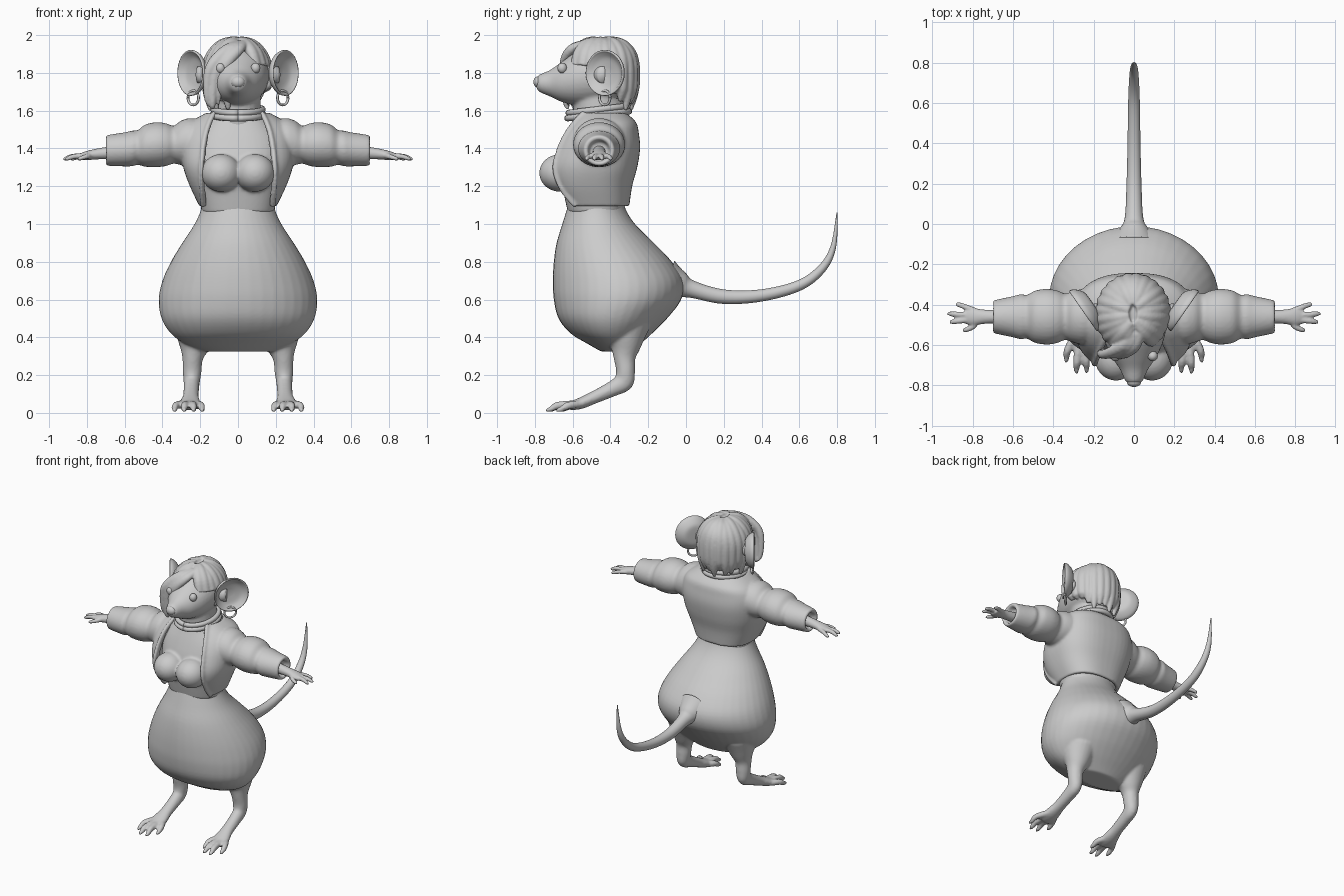
import bpy, bmesh, math
from mathutils import Vector, Matrix

if "Cube" in bpy.data.objects:
    bpy.data.objects.remove(bpy.data.objects["Cube"])

clay = bpy.data.materials.new("clay_grey")
clay.use_nodes = True
clay.diffuse_color = (0.6, 0.6, 0.6, 1)
clay.node_tree.nodes["Principled BSDF"].inputs["Base Color"].default_value = (0.6, 0.6, 0.6, 1)
X, Y, Z = Vector((1, 0, 0)), Vector((0, 1, 0)), Vector((0, 0, 1))


def smooth_rows(rows, steps):
    """Catmull-Rom interpolation of section rows."""
    rows = [list(r) for r in rows]
    out = []
    for i in range(len(rows) - 1):
        a, b, c, d = (rows[min(max(j, 0), len(rows) - 1)] for j in range(i - 1, i + 3))
        for s in range(steps):
            t = s / steps
            out.append([q + t / 2 * (r - p + t * (2*p - 5*q + 4*r - w + t * (3*q - p - 3*r + w)))
                        for p, q, r, w in zip(a, b, c, d)])
    return out + [rows[-1]]


def loft(bm, rows, ref=X, normal=None, n=24, power=1.0, steps=4):
    """Skin elliptical sections (x, y, z, radius_u, radius_v)."""
    rows = smooth_rows(rows, steps)
    cs = [Vector(r[:3]) for r in rows]
    rings = []
    for i, r in enumerate(rows):
        t = normal or (cs[min(i + 1, len(cs) - 1)] - cs[max(i - 1, 0)]).normalized()
        u = (ref - t * ref.dot(t)).normalized()
        v = t.cross(u)
        ring = []
        for j in range(n):
            a = math.tau * j / n
            ca, sa = (math.copysign(abs(f(a)) ** power, f(a)) for f in (math.cos, math.sin))
            ring.append(bm.verts.new(cs[i] + u * ca * max(r[3], .002) + v * sa * max(r[4], .002)))
        rings.append(ring)
    for p, q in zip(rings, rings[1:]):
        for j in range(n):
            bm.faces.new((p[j], p[j - 1], q[j - 1], q[j]))
    bm.faces.new(rings[0])
    bm.faces.new(rings[-1][::-1])


def stack(rows):
    """Turn (z, half_width, front_y, back_y) into sections."""
    return [(0, (f + b) / 2, z, w, (b - f) / 2) for z, w, f, b in rows]


def ball(bm, centre, radii):
    bmesh.ops.create_uvsphere(bm, u_segments=32, v_segments=20, radius=1,
                              matrix=Matrix.Translation(centre) @ Matrix.Diagonal((*radii, 1)))


def finish(bm, name, voxel=0, relax=0):
    bmesh.ops.recalc_face_normals(bm, faces=bm.faces[:])
    for f in bm.faces:
        f.smooth = True
    me = bpy.data.meshes.new(name)
    bm.to_mesh(me)
    bm.free()
    me.materials.append(clay)
    ob = bpy.data.objects.new(name, me)
    bpy.context.collection.objects.link(ob)
    if voxel:
        m = ob.modifiers.new("fuse", 'REMESH')
        m.mode, m.voxel_size, m.use_smooth_shade = 'VOXEL', voxel, True
    if relax:
        m = ob.modifiers.new("relax", 'SMOOTH')
        m.factor, m.iterations = 0.5, relax
    return ob


# Pear-shaped body with legs and toed feet
bm = bmesh.new()
loft(bm, stack([(1.14, .19, -.61, -.33), (1.08, .195, -.63, -.32), (1, .23, -.655, -.27),
                (.9, .295, -.685, -.17), (.8, .355, -.70, -.075), (.7, .4, -.705, -.015),
                (.6, .42, -.70, -.025), (.5, .405, -.675, -.1), (.42, .355, -.61, -.18),
                (.365, .28, -.52, -.24), (.325, .18, -.45, -.28)]), normal=Z, n=40)
for s in (1, -1):
    loft(bm, [(s*.22, -.32, .45, .12, .13), (s*.23, -.32, .36, .085, .085), (s*.24, -.325, .29, .055, .058),
              (s*.243, -.32, .22, .05, .05), (s*.245, -.33, .165, .043, .052), (s*.247, -.385, .13, .041, .042),
              (s*.25, -.48, .085, .042, .034), (s*.255, -.56, .05, .058, .03), (s*.26, -.62, .036, .056, .022)])
    for dx, tip in ((-.07, -.67), (-.025, -.73), (.025, -.735), (.075, -.68)):
        loft(bm, [(s*(.256 + dx*.4), -.55, .048, .022, .02), (s*(.26 + dx*.9), tip + .06, .04, .02, .021),
                  (s*(.26 + dx), tip + .02, .02, .016, .015), (s*(.26 + dx), tip - .01, .012, .008, .008)], n=12)
finish(bm, "body", .009, 4)

# Long curved tail
bm = bmesh.new()
loft(bm, [(0, -.09, .69, .12, .12), (0, -.03, .675, .075, .075), (0, .03, .655, .046, .046),
          (0, .2, .615, .037, .038), (0, .4, .622, .032, .032), (0, .6, .675, .029, .028),
          (0, .72, .765, .024, .023), (0, .78, .88, .017, .015), (0, .8, 1.06, .003, .003)], steps=6)
finish(bm, "tail")

# Chest with bust
bm = bmesh.new()
loft(bm, stack([(1.06, .19, -.625, -.33), (1.15, .21, -.645, -.33), (1.25, .235, -.665, -.32),
                (1.35, .24, -.655, -.31), (1.45, .23, -.62, -.31), (1.54, .17, -.58, -.33),
                (1.6, .12, -.56, -.34)]), normal=Z, n=40, power=.85)
for s in (1, -1):
    ball(bm, (s*.09, -.665, 1.27), (.105, .112, .1))
finish(bm, "chest", .009, 7)

# Open jacket shell, puffed sleeves and edge piping
coat = [(1.095, .205, -.665, -.3, .185), (1.2, .255, -.72, -.285, .195), (1.3, .29, -.735, -.258, .195),
        (1.4, .30, -.70, -.243, .185), (1.48, .29, -.655, -.25, .17), (1.54, .25, -.61, -.265, .15),
        (1.59, .165, -.57, -.32, .125)]
bm = bmesh.new()
walls, edges, N = [], {1: [], -1: []}, 40
for z, w, f, b, opening in smooth_rows(coat, 4):
    cut = math.asin((opening / w) ** (1 / .8))
    z0 = z
    row = []
    for j in range(N + 1):
        a = -math.pi/2 + cut + (math.tau - 2*cut) * j / N
        px, py = (math.copysign(abs(g(a)) ** .8, g(a)) for g in (math.cos, math.sin))
        co = Vector((w * px, (f + b) / 2 + py * (b - f) / 2, z0))
        inner = Vector((co.x * .88, (f + b) / 2 + (co.y - (f + b) / 2) * .88, z0))
        row.append((bm.verts.new(co), bm.verts.new(inner)))
        if j in (0, N):
            edges[1 if j == 0 else -1].append((*co, .014, .014))
    walls.append(row)
for p, q in zip(walls, walls[1:]):
    for j in range(N):
        for k in (0, 1):
            bm.faces.new((p[j][k], p[j+1][k], q[j+1][k], q[j][k]))
    for j in (0, N):
        bm.faces.new((p[j][0], p[j][1], q[j][1], q[j][0]))
for row in (walls[0], walls[-1]):
    for j in range(N):
        bm.faces.new((row[j][0], row[j+1][0], row[j+1][1], row[j][1]))
sleeve = [(.14, 1.44, .09, .09), (.24, 1.435, .135, .125), (.30, 1.43, .128, .118), (.34, 1.42, .115, .1),
          (.38, 1.42, .13, .113), (.43, 1.42, .138, .119), (.49, 1.415, .13, .112), (.53, 1.405, .108, .092),
          (.56, 1.4, .112, .094), (.6, 1.395, .102, .09), (.685, 1.39, .084, .082), (.7, 1.39, .076, .074),
          (.695, 1.388, .06, .06), (.66, 1.385, .05, .05)]
for s in (1, -1):
    loft(bm, [(s*x, -.46, z, ry, rz) for x, z, ry, rz in sleeve], ref=Y, normal=X, n=32)
    loft(bm, edges[s], n=10, steps=1)
finish(bm, "jacket", .009, 3)

# Hands with spread fingers
for s, side in ((1, "left"), (-1, "right")):
    bm = bmesh.new()
    loft(bm, [(s*.62, -.46, 1.385, .035, .035), (s*.7, -.46, 1.375, .034, .032), (s*.75, -.46, 1.37, .036, .028),
              (s*.8, -.46, 1.362, .044, .024), (s*.84, -.455, 1.355, .036, .016)], ref=Y)
    for y0, x1, y1 in ((-.48, .85, -.525), (-.47, .915, -.485), (-.455, .925, -.445), (-.435, .885, -.40)):
        loft(bm, [(s*.78, y0, 1.362, .016, .016), (s*(x1 - .05), (y0 + 2*y1) / 3, 1.358, .014, .014),
                  (s*(x1 - .015), y1, 1.347, .012, .011), (s*x1, y1, 1.342, .006, .006)], ref=Y, n=12)
    finish(bm, side + "_hand", .006, 2)

# Head, neck and pointed snout
bm = bmesh.new()
loft(bm, [(0, -.795, 1.748, .022, .022), (0, -.775, 1.745, .045, .046), (0, -.72, 1.745, .07, .07),
          (0, -.66, 1.752, .11, .105), (0, -.58, 1.77, .146, .142), (0, -.48, 1.79, .165, .165),
          (0, -.38, 1.8, .158, .16), (0, -.3, 1.8, .1, .1)], normal=-Y, n=32)
loft(bm, [(0, -.44, 1.5, .14, .14), (0, -.46, 1.6, .122, .135), (0, -.47, 1.7, .12, .13)])
finish(bm, "head", .009, 4)
bm = bmesh.new()
ball(bm, (0, -.782, 1.752), (.036, .026, .03))
finish(bm, "nose")

# Two-band choker
bm = bmesh.new()
for z, r in ((1.578, .136), (1.606, .13)):
    loop = [(r * math.sin(a), -.465 - 1.2 * r * math.cos(a), z - .018 * math.cos(a), .017, .017)
            for a in (math.tau * i / 32 for i in range(33))]
    loft(bm, loop, ref=Z, n=10, steps=1)
finish(bm, "choker")

# Eyes, cupped ears and hoop earrings
bowl = [(-.05, .03), (-.045, .075), (-.015, .112), (.008, .122), (.014, .115), (.004, .104),
        (-.015, .075), (-.025, .02)]
for s, side in ((1, "left"), (-1, "right")):
    bm = bmesh.new()
    ball(bm, (s*.093, -.655, 1.825), (.025, .025, .028))
    finish(bm, side + "_eye")
    bm = bmesh.new()
    facing = Vector((s*.82, -.57, 0)).normalized()
    loft(bm, [(*(Vector((s*.242, -.425, 1.8)) + facing * h), r, r) for h, r in bowl], ref=Z, normal=facing, n=32)
    loft(bm, [(s*.13, -.46, 1.79, .06, .05), (s*.21, -.43, 1.79, .045, .04)], ref=Z)
    finish(bm, side + "_ear")
    bm = bmesh.new()
    loft(bm, [(s*(.237 + .028 * math.cos(a)), -.43 + .028 * math.cos(a), 1.668 + .038 * math.sin(a), .007, .007)
              for a in (math.tau * i / 28 for i in range(29))], ref=Vector((s, -1, 0)), n=8, steps=1)
    finish(bm, side + "_earring")

# Hair cap with hanging locks, long on the right of the face
bm = bmesh.new()
ball(bm, (-.005, -.44, 1.795), (.165, .165, .178))
count = 21
for i in range(count):
    deg = -52 + 302 * i / (count - 1)
    t = math.radians(deg)
    wob = .5 + .5 * math.sin(i * 2.4)
    end = 1.86 if deg < -15 else (1.68 if deg < 25 else 1.6) + .05 * wob
    path = []
    for e, r in ((84, .02), (62, .03), (38, .034), (14, .033)):
        e = math.radians(e)
        k = math.cos(e)
        path.append((-.005 + .165 * k * math.cos(t), -.445 + .172 * k * math.sin(t) - .03 * math.sin(e) * math.sin(-t),
                     1.79 + (.182 + .008 * wob) * math.sin(e), r, r * .85))
    x, y = path[-1][:2]
    if end < 1.8:
        path += [(x, y, 1.74, .031, .028), (x * .95, y * .95 - .022, (1.74 + end) / 2, .027, .024),
                 (x * .88, y * .88 - .053, end, .01, .01)]
    loft(bm, path, ref=Vector((-math.sin(t), math.cos(t), 0)), n=12)
# Swept fringe locks crossing the forehead
for dx, dz in ((0, 0), (-.05, -.02), (-.09, -.01)):
    loft(bm, [(.03 + dx*.3, -.54, 1.955, .025, .02), (.0 + dx*.6, -.605, 1.925, .033, .026),
              (-.05 + dx*.8, -.64, 1.87 + dz, .033, .026), (-.085 + dx*.8, -.645, 1.8 + dz, .026, .022),
              (-.1 + dx*.7, -.635, 1.7 + dz*3, .018, .016), (-.105 + dx*.5, -.62, 1.63 + dz, .007, .007)], n=12)
finish(bm, "hair", .007, 2)
